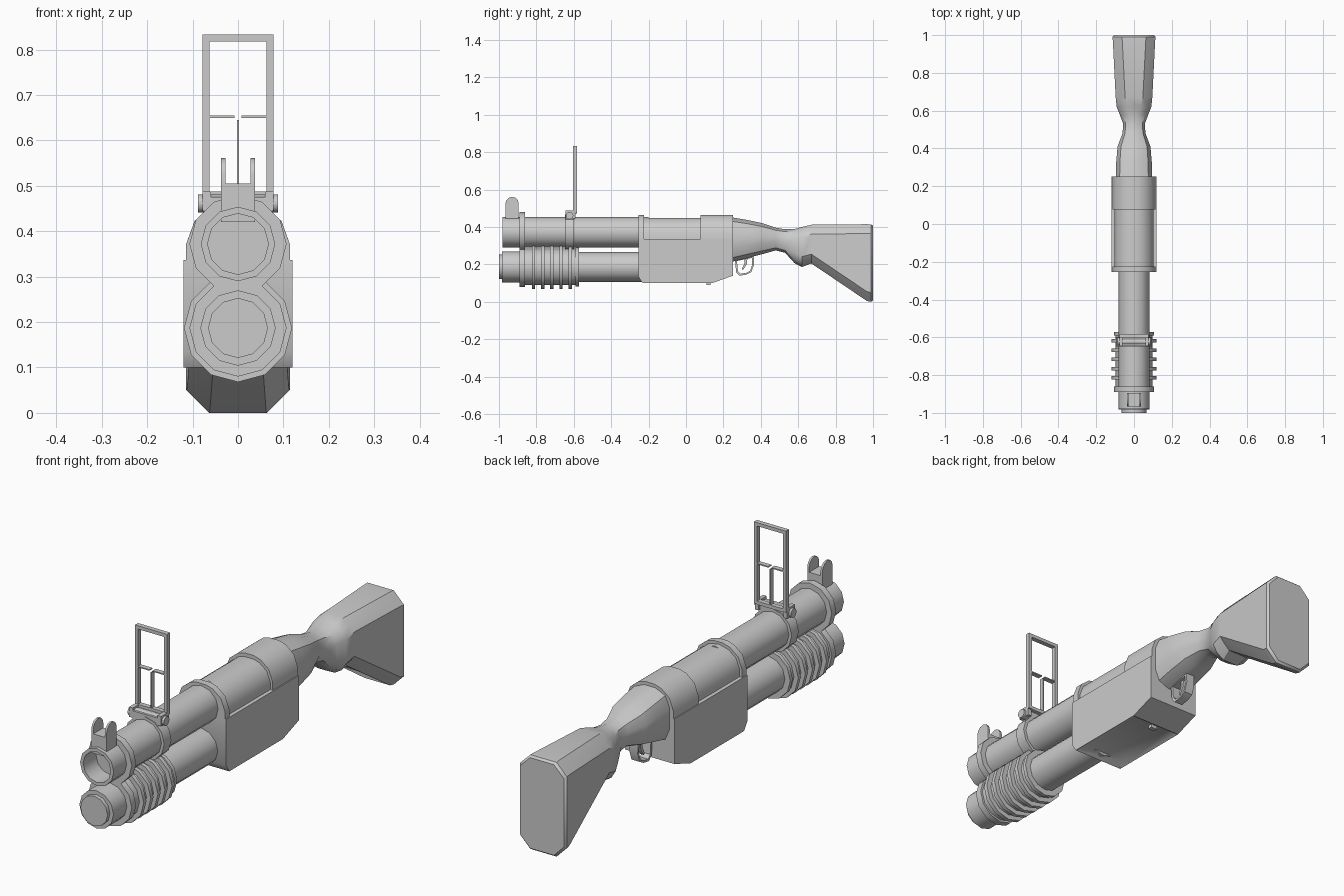
import bpy, bmesh, math
from mathutils import Vector

if "Cube" in bpy.data.objects:
    bpy.data.objects.remove(bpy.data.objects["Cube"])


def make(name, verts, faces):
    me = bpy.data.meshes.new(name)
    me.from_pydata(verts, [], faces)
    bm = bmesh.new()
    bm.from_mesh(me)
    bmesh.ops.recalc_face_normals(bm, faces=bm.faces)
    bm.to_mesh(me)
    bm.free()
    ob = bpy.data.objects.new(name, me)
    bpy.context.collection.objects.link(ob)
    return ob


def loft(name, rings, caps=True, closed=False):
    """Skin a list of equal-length rings of points."""
    n, m = len(rings[0]), len(rings)
    verts = [p for r in rings for p in r]
    faces = []
    for i in range(m if closed else m - 1):
        a, b = i * n, (i + 1) % m * n
        faces += [(a + j, a + (j + 1) % n, b + (j + 1) % n, b + j) for j in range(n)]
    if caps:
        faces += [tuple(range(n)), tuple((m - 1) * n + j for j in range(n))]
    return make(name, verts, faces)


def lathe(name, profile, z, n=12):
    """Turn (y, radius) pairs about an axis along y."""
    angs = [2 * math.pi * j / n for j in range(n)]
    return loft(name, [[(r * math.sin(a), y, z + r * math.cos(a)) for a in angs]
                       for y, r in profile])


def prism_x(name, pts, x0, x1):
    return loft(name, [[(x, y, z) for y, z in pts] for x in (x0, x1)])


def prism_y(name, pts, y0, y1):
    return loft(name, [[(x, y, z) for x, z in pts] for y in (y0, y1)])


def box(name, x0, x1, y0, y1, z0, z1):
    return prism_x(name, [(y0, z0), (y1, z0), (y1, z1), (y0, z1)], x0, x1)


UP, LOW = 0.372, 0.187

# Barrel with open bore, and the tube below it
lathe("barrel", [(-0.2, 0.082), (-0.98, 0.082), (-0.98, 0.067), (-0.5, 0.067)], UP)
lathe("lower_tube", [(-1.0, 0.066), (-0.983, 0.066), (-0.983, 0.083), (-0.87, 0.083),
                     (-0.87, 0.08), (-0.2, 0.08)], LOW)
lathe("front_band", [(-0.89, 0.107), (-0.86, 0.107)], UP)
lathe("sight_band", [(-0.648, 0.095), (-0.598, 0.095)], UP)

# Ribbed pump grip
grip = [(-0.89, 0.107), (-0.86, 0.107), (-0.86, 0.098)]
for i in range(5):
    y = -0.815 + i * 0.049
    grip += [(y - 0.009, 0.098), (y - 0.009, 0.119), (y + 0.009, 0.119), (y + 0.009, 0.098)]
grip += [(-0.59, 0.098), (-0.59, 0.106), (-0.573, 0.106)]
lathe("pump_grip", grip, LOW)

# Front sight: base block and two round-topped ears
box("front_sight_base", -0.037, 0.037, -0.965, -0.895, 0.42, 0.505)
ear = [(-0.965, 0.49), (-0.895, 0.49)]
ear += [(-0.93 + 0.035 * math.cos(a), 0.526 + 0.035 * math.sin(a))
        for a in [math.pi * k / 6 for k in range(7)]]
for s, side in ((-1, "left"), (1, "right")):
    prism_x("front_sight_ear_" + side, ear, s * 0.028, s * 0.037)

# Folding ladder sight: bracket, hinge, frame and cross wires
box("sight_bracket", -0.062, 0.062, -0.645, -0.6, 0.43, 0.476)
hinge_ring = [(-0.622 + 0.02 * math.cos(a), 0.461 + 0.02 * math.sin(a))
              for a in [2 * math.pi * k / 12 for k in range(12)]]
prism_x("sight_hinge", hinge_ring, -0.088, 0.088)
FY = (-0.604, -0.583)
for s, side in ((-1, "left"), (1, "right")):
    box("sight_lug_" + side, s * 0.06, s * 0.078, -0.645, -0.59, 0.445, 0.488)
    box("sight_post_" + side, s * 0.063, s * 0.078, *FY, 0.475, 0.833)
    box("sight_wire_" + side, s * 0.008, s * 0.064, *FY, 0.65, 0.655)
box("sight_top_bar", -0.063, 0.063, *FY, 0.818, 0.833)
box("sight_bottom_bar", -0.063, 0.063, *FY, 0.473, 0.488)
box("sight_upright_wire", -0.0025, 0.0025, *FY, 0.485, 0.645)

# Receiver box with a sunken loading port underneath
receiver = prism_x("receiver", [(-0.255, 0.337), (-0.255, 0.135), (-0.232, 0.1), (0.14, 0.1),
                                (0.252, 0.14), (0.252, 0.337)], -0.12, 0.12)
bm = bmesh.new()
bm.from_mesh(receiver.data)
bottom = min(bm.faces, key=lambda f: f.calc_center_median().z)
bmesh.ops.inset_region(bm, faces=[bottom], thickness=0.045)
bmesh.ops.translate(bm, verts=bottom.verts, vec=(0, 0, 0.02))
bm.to_mesh(receiver.data)
bm.free()
box("port_latch", -0.015, 0.015, 0.11, 0.13, 0.09, 0.105)


# Arched covers over the receiver
def arch(name, w, top, y0, y1):
    half = [(w, 0.32), (w, 0.37), (w * 0.83, 0.37 + (top - 0.37) * 0.56),
            (w * 0.48, 0.37 + (top - 0.37) * 0.9), (w * 0.2, top)]
    return prism_y(name, half + [(-x, z) for x, z in reversed(half)], y0, y1)


arch("receiver_collar", 0.115, 0.463, -0.255, -0.225)
arch("receiver_cover", 0.103, 0.449, -0.23, 0.09)
arch("rear_cover", 0.115, 0.465, 0.077, 0.252)

# Stock: y, half width, bottom, top, corner size, corner roundness
sections = [(0.24, 0.097, 0.213, 0.452, 0.07, 1), (0.33, 0.094, 0.235, 0.437, 0.066, 1),
            (0.41, 0.087, 0.255, 0.42, 0.06, 1),
            (0.48, 0.061, 0.275, 0.396, 0.045, 1), (0.53, 0.057, 0.262, 0.388, 0.043, 1),
            (0.58, 0.076, 0.207, 0.389, 0.055, 1), (0.62, 0.092, 0.186, 0.40, 0.055, 0.6),
            (0.67, 0.097, 0.205, 0.412, 0.05, 0.2), (0.968, 0.112, 0.004, 0.415, 0.05, 0),
            (0.99, 0.114, 0.0, 0.414, 0.05, 0), (1.0, 0.106, 0.008, 0.406, 0.048, 0)]
rings = []
for y, w, zb, zt, c, b in sections:
    mid, k = c * (0.5 - 0.2 * b), c
    quarter = [(w, k), (w - mid, mid), (w - k, 0)]
    up = [(x, zt - d) for x, d in quarter]
    low = [(x, zb + d) for x, d in quarter]
    right = low[::-1] + up
    rings.append([(x, y, z) for x, z in right] + [(-x, y, z) for x, z in reversed(right)])
loft("stock", rings)

# Trigger guard loop and trigger
loop = [(0.262, 0.225), (0.362, 0.245), (0.364, 0.20), (0.35, 0.16), (0.325, 0.146),
        (0.285, 0.139), (0.268, 0.158)]
guard = []
for y, z in loop:
    iy, iz = 0.315 + (y - 0.315) * 0.8, 0.192 + (z - 0.192) * 0.8
    guard.append([(-0.02, y, z), (0.02, y, z), (0.02, iy, iz), (-0.02, iy, iz)])
loft("trigger_guard", guard, caps=False, closed=True)
prism_x("trigger", [(0.315, 0.245), (0.33, 0.245), (0.325, 0.2), (0.305, 0.17),
                    (0.298, 0.175), (0.312, 0.205)], -0.008, 0.008)

# Smooth round surfaces, keep hard edges
bpy.ops.object.select_all(action='SELECT')
bpy.context.view_layer.objects.active = receiver
bpy.ops.object.shade_smooth_by_angle(angle=math.radians(34))
